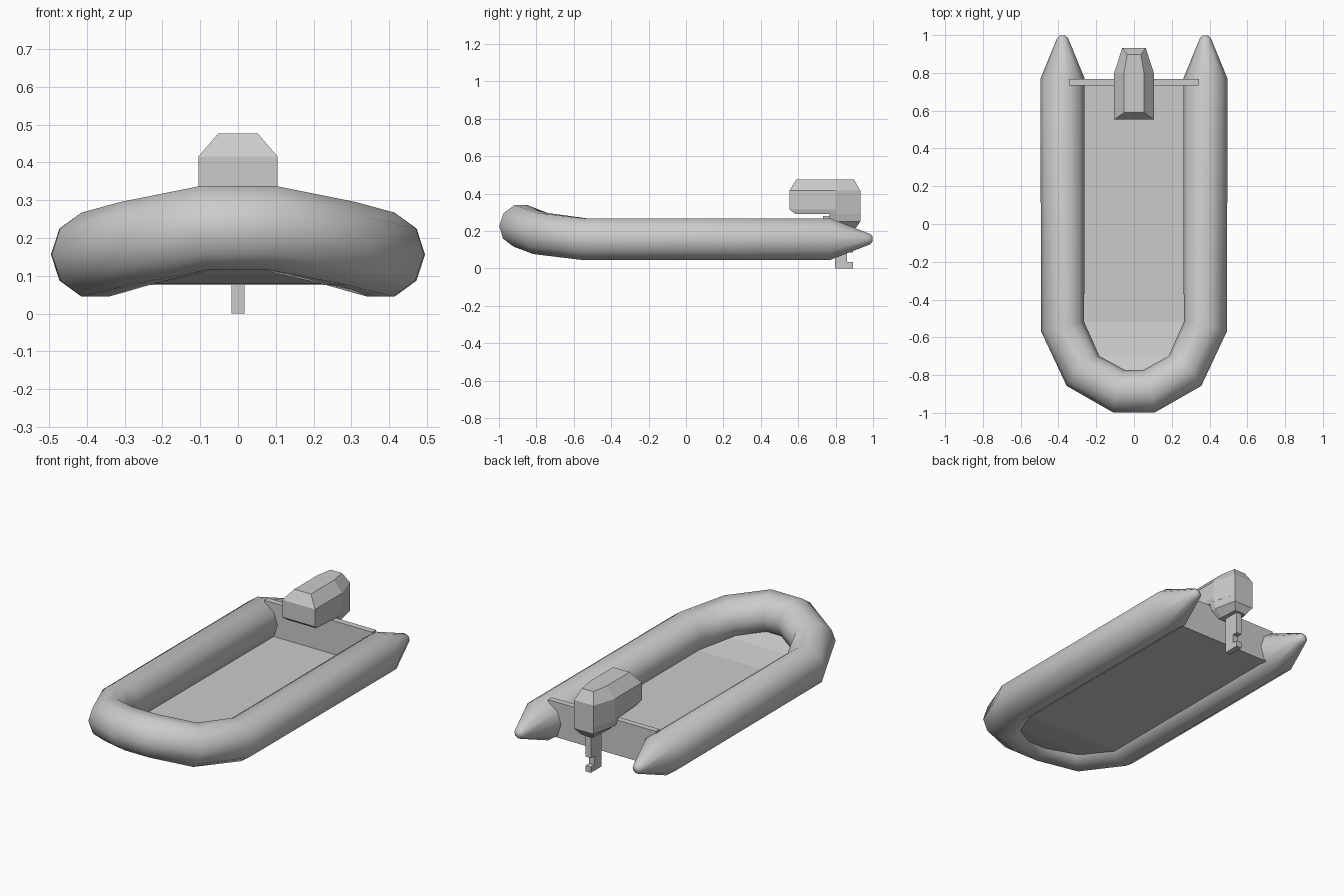
import bpy, bmesh, math
from mathutils import Vector

if "Cube" in bpy.data.objects:
    bpy.data.objects.remove(bpy.data.objects["Cube"])


def make(name, rings, smooth=False):
    """Loft closed rings of points into a capped solid."""
    bm = bmesh.new()
    loops = [[bm.verts.new(p) for p in ring] for ring in rings]
    n = len(loops[0])
    for a, b in zip(loops, loops[1:]):
        for i in range(n):
            j = (i + 1) % n
            bm.faces.new((a[i], a[j], b[j], b[i]))
    bm.faces.new(loops[0])
    bm.faces.new(loops[-1])
    bmesh.ops.recalc_face_normals(bm, faces=bm.faces)
    mesh = bpy.data.meshes.new(name)
    bm.to_mesh(mesh)
    bm.free()
    obj = bpy.data.objects.new(name, mesh)
    bpy.context.collection.objects.link(obj)
    for p in mesh.polygons:
        p.use_smooth = smooth
    return obj


def box(name, x, y0, y1, z0, z1):
    return make(name, [[(-x, y0, z), (x, y0, z), (x, y1, z), (-x, y1, z)] for z in (z0, z1)])


def mirrored(half, z):
    """Outline from (x, y) points on the right side, mirrored to the left."""
    return [(x, y, z) for x, y in half] + [(-x, y, z) for x, y in reversed(half)]


# Inflatable U-shaped tube with cone tails: x, y, z, radius
R = 0.117
half = [(0.378, 0.998, 0.156, 0.014), (0.378, 0.985, 0.156, 0.029), (0.378, 0.965, 0.156, 0.037),
        (0.378, 0.77, 0.156, R), (0.378, -0.543, 0.156, R),
        (0.27, -0.778, 0.186, R), (0.08, -0.885, 0.227, R)]
path = half + [(-x, y, z, r) for x, y, z, r in reversed(half)]
pts = [Vector(p[:3]) for p in path]
rings = []
for i, (c, p) in enumerate(zip(pts, path)):
    d_in = (c - pts[i - 1]).normalized() if i else Vector((0, -1, 0))
    d_out = (pts[i + 1] - c).normalized() if i < len(pts) - 1 else Vector((0, 1, 0))
    t = (d_in + d_out).normalized()
    side = t.cross(Vector((0, 0, 1))).normalized()
    up = side.cross(t)
    angles = [k * math.tau / 10 for k in range(10)]
    rings.append([c + p[3] * (side * math.cos(a) + up * math.sin(a)) for a in angles])
make("inflatable_tube", rings, smooth=True)

# Floor sheet, rising towards the bow
floor = [(0.31, 0.765, 0.078), (0.31, -0.52, 0.078), (0.26, -0.70, 0.105), (0.08, -0.86, 0.15)]
make("floor", [[(-x, y, z), (x, y, z), (x, y, z + 0.008), (-x, y, z + 0.008)]
               for x, y, z in floor])

# Transom board
box("transom", 0.345, 0.733, 0.768, 0.076, 0.279)

# Outboard engine cowl, chamfered at top and front
make("engine_cowl", [
    mirrored([(0.09, 0.585), (0.105, 0.80), (0.062, 0.932)], 0.29),
    mirrored([(0.105, 0.553), (0.105, 0.80), (0.062, 0.932)], 0.315),
    mirrored([(0.105, 0.553), (0.105, 0.80), (0.062, 0.932)], 0.415),
    mirrored([(0.053, 0.59), (0.053, 0.80), (0.036, 0.897)], 0.476)])

# Lower engine housing tapering to the leg
make("engine_housing", [
    mirrored([(0.104, 0.768), (0.104, 0.80), (0.062, 0.932)], 0.291),
    mirrored([(0.09, 0.768), (0.09, 0.80), (0.062, 0.932)], 0.25),
    mirrored([(0.045, 0.775), (0.045, 0.80), (0.036, 0.905)], 0.212)])

# Drive leg with a notch above the foot
leg = [(0.797, 0), (0.893, 0), (0.893, 0.034), (0.86, 0.034), (0.86, 0.085),
       (0.893, 0.085), (0.893, 0.24), (0.797, 0.24)]
make("drive_leg", [[(x, y, z) for y, z in leg] for x in (-0.017, 0.017)])
